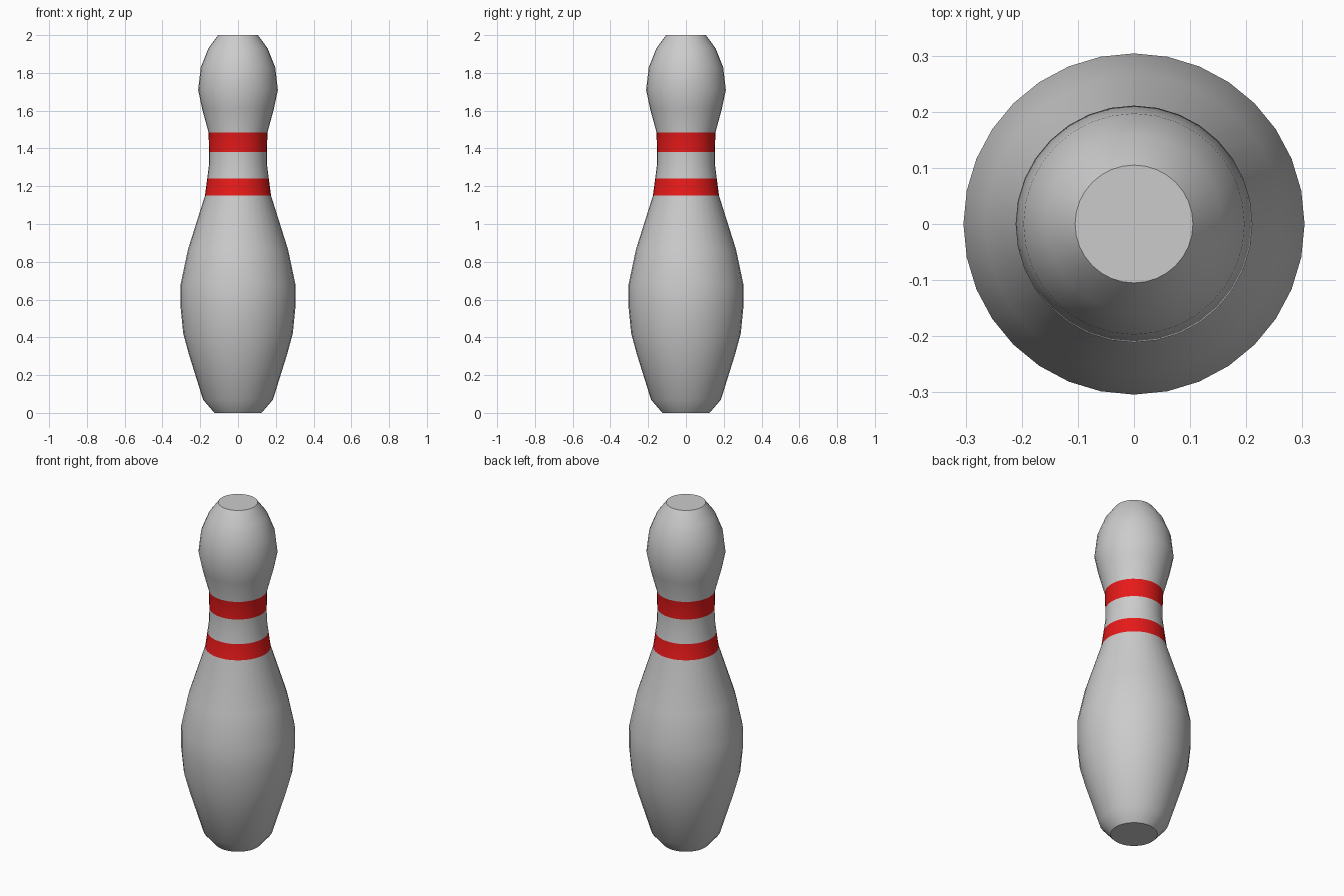
import bpy, bmesh, math

if "Cube" in bpy.data.objects:
    bpy.data.objects.remove(bpy.data.objects["Cube"])

SIDES = 32

# Profile from base to top: (radius, height, band is red above this ring)
PROFILE = [
    (0.125, 0.00, False), (0.185, 0.07, False), (0.26, 0.31, False),
    (0.29, 0.42, False), (0.304, 0.56, False), (0.304, 0.68, False),
    (0.265, 0.865, False), (0.175, 1.15, True), (0.163, 1.24, False),
    (0.154, 1.31, False), (0.153, 1.38, True), (0.156, 1.485, False),
    (0.19, 1.61, False), (0.211, 1.71, False), (0.197, 1.83, False),
    (0.157, 1.93, False), (0.105, 2.00, False),
]

# Lathe the body ring by ring
bm = bmesh.new()
rings = []
for r, z, _ in PROFILE:
    rings.append([bm.verts.new((r * math.cos(2 * math.pi * i / SIDES),
                                r * math.sin(2 * math.pi * i / SIDES), z))
                  for i in range(SIDES)])
for k in range(len(rings) - 1):
    a, b = rings[k], rings[k + 1]
    for i in range(SIDES):
        j = (i + 1) % SIDES
        f = bm.faces.new((a[i], a[j], b[j], b[i]))
        f.material_index = 1 if PROFILE[k][2] else 0

# Flat base and flat crown
bm.faces.new(list(reversed(rings[0])))
bm.faces.new(rings[-1])

mesh = bpy.data.meshes.new("bowling_pin")
bm.to_mesh(mesh)
bm.free()
pin = bpy.data.objects.new("bowling_pin", mesh)
bpy.context.collection.objects.link(pin)

# Body grey and red neck stripes
for name, color in (("body_grey", (0.8, 0.8, 0.8, 1)),
                    ("stripe_red", (0.8, 0.01, 0.01, 1))):
    mat = bpy.data.materials.new(name)
    mat.diffuse_color = color
    mat.use_nodes = True
    mat.node_tree.nodes["Principled BSDF"].inputs["Base Color"].default_value = mat.diffuse_color
    mesh.materials.append(mat)

# Smooth sides, crisp cap edges
bpy.context.view_layer.objects.active = pin
pin.select_set(True)
bpy.ops.object.shade_smooth_by_angle(angle=math.radians(42))
